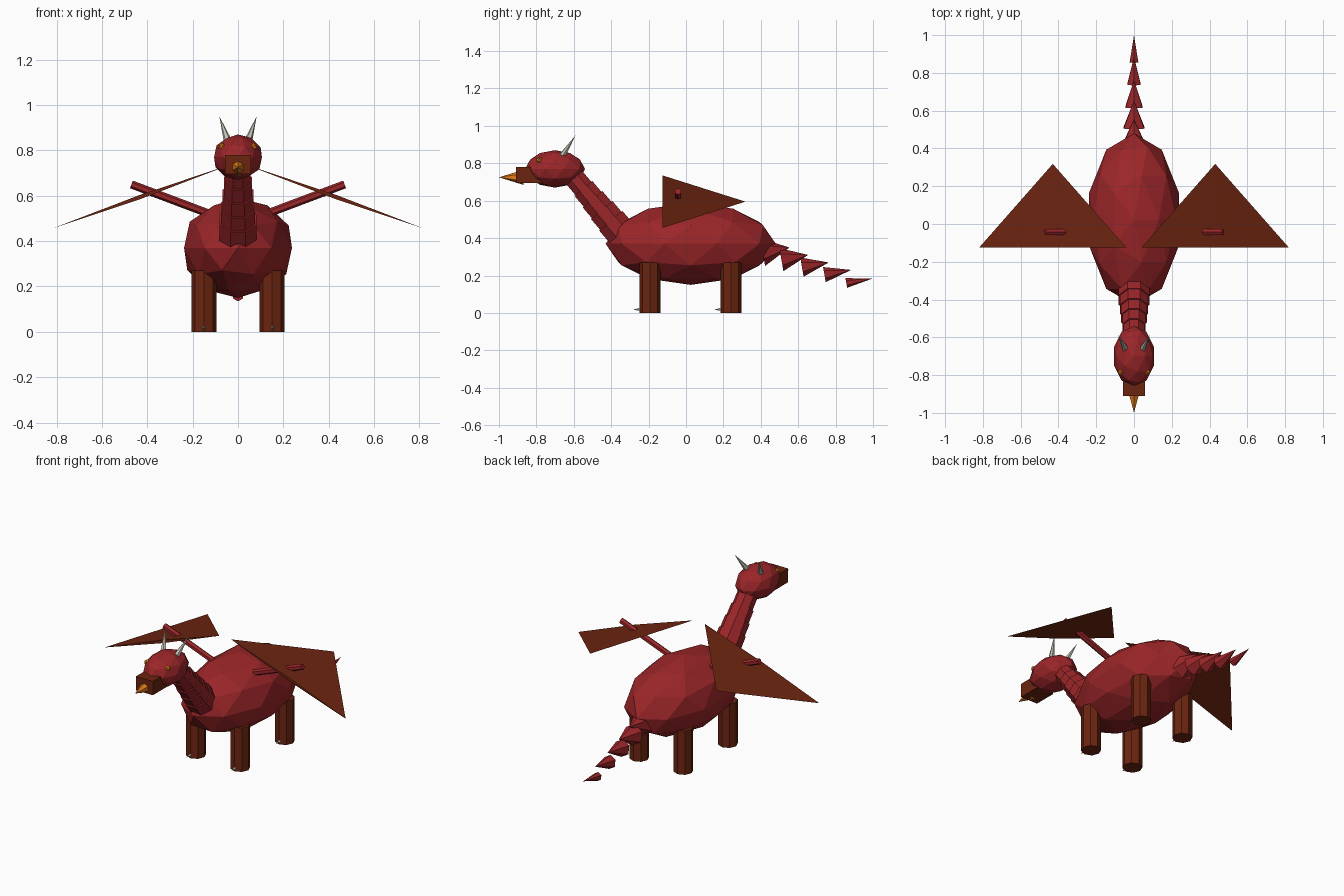
import bpy, math
from mathutils import Vector

if "Cube" in bpy.data.objects:
    bpy.data.objects.remove(bpy.data.objects["Cube"])


def material(name, rgb):
    m = bpy.data.materials.new(name)
    m.diffuse_color = (*rgb, 1)
    m.use_nodes = True
    m.node_tree.nodes["Principled BSDF"].inputs["Base Color"].default_value = m.diffuse_color
    return m


RED = material("scale red", (0.33, 0.019, 0.022))
BROWN = material("leather brown", (0.15, 0.018, 0.005))
ORANGE = material("flame orange", (0.75, 0.20, 0.01))
BONE = material("horn grey", (0.55, 0.55, 0.47))


def finish(name, mat):
    ob = bpy.context.object
    ob.name = name
    ob.data.materials.append(mat)
    return ob


def ball(name, loc, scale, mat, sub=2):
    bpy.ops.mesh.primitive_ico_sphere_add(subdivisions=sub, radius=1, location=loc)
    ob = finish(name, mat)
    ob.scale = scale
    return ob


def rod(name, a, b, r1, r2, sides, mat):
    """Straight prism or cone running from point a to point b."""
    a, b = Vector(a), Vector(b)
    bpy.ops.mesh.primitive_cone_add(vertices=sides, radius1=r1, radius2=r2,
                                    depth=(b - a).length, location=(a + b) / 2)
    ob = finish(name, mat)
    d = (b - a).normalized()
    # tilt about x first, then spin about z, so that facets stay symmetric
    ob.rotation_euler = d.to_track_quat('Z', 'Y').to_euler()
    return ob


# Body and head
ball("body", (0, 0.025, 0.37), (0.25, 0.455, 0.22), RED)
ball("head", (0, -0.70, 0.77), (0.111, 0.16, 0.10), RED)

# Neck of overlapping segments, narrowing upward
low, high = Vector((0, -0.37, 0.455)), Vector((0, -0.565, 0.685))
step = (high - low).normalized() * 0.05
for i in range(5):
    c = low.lerp(high, i / 4)
    r = 0.088 - 0.007 * i
    rod("neck_segment", c - step, c + step, r, r, 8, RED).rotation_euler.rotate_axis('Z', math.pi / 8)

# Snout and flame
bpy.ops.mesh.primitive_cube_add(size=1, location=(0, -0.84, 0.738))
finish("snout", BROWN).scale = (0.115, 0.14, 0.085)
rod("flame", (0, -0.87, 0.725), (0, -1.0, 0.725), 0.04, 0, 6, ORANGE)

# Tail of cones that step down and shrink
tail = [(0.41, 0.325, 0.075), (0.51, 0.285, 0.063), (0.62, 0.245, 0.052),
        (0.74, 0.205, 0.041), (0.857, 0.16, 0.026)]
for y, z, r in tail:
    rod("tail_spike", (0, y, z), (0, y + 0.143, z + 0.025), r, 0, 6, RED)

for s in (-1, 1):
    # Eyes and horns
    ball("eye", (s * 0.07, -0.785, 0.817), (0.017,) * 3, ORANGE, 1)
    rod("horn", (s * 0.043, -0.665, 0.835), (s * 0.082, -0.59, 0.95), 0.019, 0, 6, BONE)

    # Legs with a small claw each
    for y in (-0.193, 0.24):
        rod("leg", (s * 0.15, y, 0), (s * 0.15, y, 0.27), 0.056, 0.056, 8, BROWN)
        rod("claw", (s * 0.152, y - 0.045, 0.018), (s * 0.152, y - 0.09, 0.018), 0.011, 0, 5, BONE)

    # Wing arm
    rod("wing_arm", (s * 0.08, -0.043, 0.503), (s * 0.47, -0.043, 0.65), 0.018, 0.018, 6, RED)

    # Wing membrane: thin diamond base tapering to a rear point
    inner, outer = Vector((s * 0.04, -0.125, 0.735)), Vector((s * 0.82, -0.125, 0.455))
    mid = (inner + outer) / 2
    up = Vector((s * 0.28, 0, 0.78)).normalized() * 0.009
    pts = [inner, mid + up, outer, mid - up, Vector((s * 0.43, 0.318, 0.595))]
    faces = [(0, 1, 2, 3), (0, 4, 1), (1, 4, 2), (2, 4, 3), (3, 4, 0)]
    if s < 0:
        faces = [f[::-1] for f in faces]
    me = bpy.data.meshes.new("wing")
    me.from_pydata(pts, [], faces)
    me.materials.append(BROWN)
    bpy.context.collection.objects.link(bpy.data.objects.new("wing", me))
